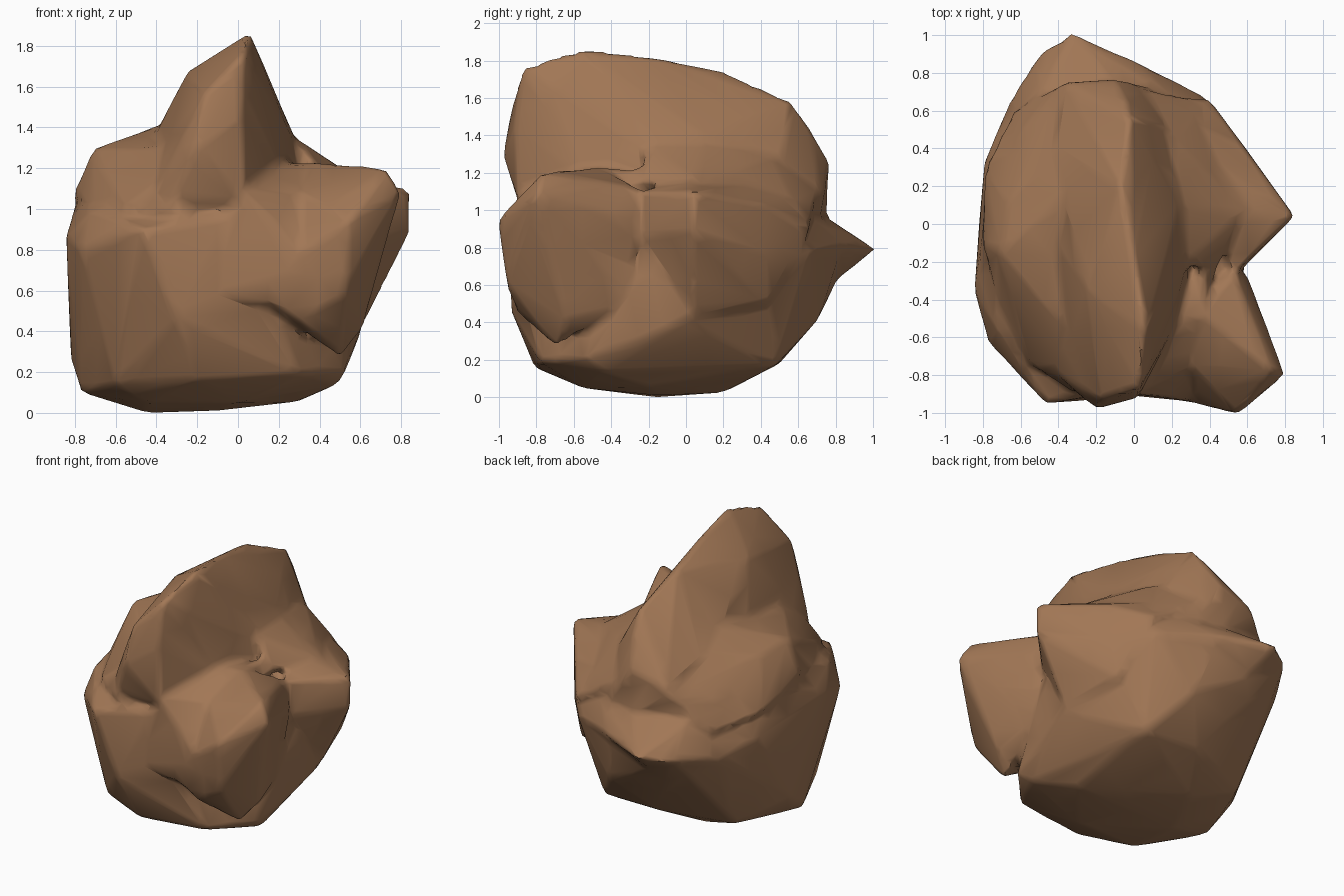
import bpy, bmesh, math

brown = bpy.data.materials.new("rock_brown")
brown.diffuse_color = (0.36, 0.185, 0.092, 1)


def chunk(name, pts):
    """One faceted stone lump: the hull around a few corner points."""
    bm = bmesh.new()
    for p in pts:
        bm.verts.new(p)
    bmesh.ops.convex_hull(bm, input=bm.verts)
    loose = [v for v in bm.verts if not v.link_faces]
    bmesh.ops.delete(bm, geom=loose, context='VERTS')
    bmesh.ops.recalc_face_normals(bm, faces=bm.faces)
    me = bpy.data.meshes.new(name)
    bm.to_mesh(me)
    bm.free()
    me.materials.append(brown)
    ob = bpy.data.objects.new(name, me)
    bpy.context.collection.objects.link(ob)
    return ob


# Main boulder
rock = chunk("rock", [
    (-.45, -.15, 0), (-.1, -.15, .01), (0, -.55, .05), (-.45, -.55, .05),
    (-.77, -.2, .1), (-.3, .2, .025), (.3, -.2, .055), (.49, -.45, .14),
    (.3, .48, .17), (-.1, .5, .18), (-.6, .3, .13), (-.6, -.6, .14),
    (-.2, -.81, .16), (.3, -.78, .19), (.53, -.53, .21),
    (-.82, 0, .26), (-.82, -.1, .5), (-.845, -.36, .87), (-.77, -.63, .8),
    (-.47, -.95, .9), (-.72, -.56, 1.0), (-.3, -.94, .47), (.1, -.86, .5),
    (0, -.88, .98), (-.79, .34, .8), (-.67, .62, .72), (-.51, .87, .76),
    (.1, .71, .42), (0, .83, .8), (.39, .66, .78), (.57, .42, .75),
    (.61, 0, .41), (.59, -.2, .7), (-.79, 0, 1.05), (-.5, .68, 1.0),
    (.3, .6, 1.02), (.5, .1, 1.08), (.42, -.35, 1.08)])

# Tall leaning ridge
ridge = chunk("ridge", [
    (.06, -.56, 1.865), (.03, -.87, 1.77), (0, -.18, 1.825), (-.07, .2, 1.745),
    (-.02, .56, 1.58), (-.04, .65, 1.46), (-.1, .77, 1.25), (-.37, .75, 1.18),
    (-.25, -.35, 1.67), (-.17, -.93, 1.56), (-.2, -.98, 1.3),
    (-.41, -.1, 1.36), (-.4, -.8, 1.1), (-.32, -.88, 1.03), (-.42, .4, 1.3),
    (.02, -.92, 1.45), (.03, -.9, 1.05), (.24, -.35, 1.4),
    (.24, .1, 1.4), (.2, .5, 1.22), (.34, 0, 1.2), (.24, -.5, 1.1),
    (-.4, .6, .8), (.1, .72, .95), (-.3, -.5, .7), (.3, 0, .7)])

# Sloping left shoulder with an overhanging lip
shoulder = chunk("left_shoulder", [
    (-.71, -.15, 1.295), (-.67, .1, 1.27), (-.42, -.1, 1.36), (-.4, .4, 1.31),
    (-.81, -.1, 1.07), (-.79, .3, .95), (-.71, -.42, 1.04), (-.56, -.74, 1.01),
    (-.32, -.9, 1.0), (-.22, -.9, .9), (-.2, -.75, 1.3), (-.64, .6, .9),
    (-.38, .75, 1.13), (-.2, 0, .8), (-.6, -.5, .9), (-.28, .2, 1.45)])

# Front right lobe
lobe = chunk("front_right_lobe", [
    (.35, -.47, 1.235), (.735, -.775, 1.2), (.8, -.8, 1.08), (.55, -1.01, .95),
    (.53, -.25, 1.12), (.6, -.27, .95), (.3, -.75, 1.08),
    (.69, -.7, .73), (.53, -.96, .6), (.61, -.63, .41), (.3, -.9, .45),
    (.5, -.7, .27), (.05, -.88, .6), (.55, -.3, .5), (.1, -.4, .9)])

# Dished apron between ridge and lobe
apron = chunk("front_apron", [
    (.02, -.9, 1.1), (.2, -.55, 1.22), (.36, -.46, 1.23), (.3, -.75, 1.08),
    (.25, -.92, .75), (-.1, -.9, .6), (.4, -.95, .7), (.42, -.1, 1.2),
    (0, -.5, .7), (.25, -.9, .5)])

# Right spur
spur = chunk("right_spur", [
    (.85, .04, 1.095), (.845, .04, .89), (.575, .42, 1.03), (.57, .43, .75),
    (.53, -.26, 1.1), (.55, -.26, .85), (.45, 0, 1.17), (.69, .06, .71),
    (.615, .04, .43), (.5, .45, .5), (.39, .67, .9), (.3, .4, 1.15),
    (.15, .6, 1.12), (.1, .1, .6)])

# Slope from the ridge down to the spur
right_slope = chunk("right_slope", [
    (.28, -.2, 1.35), (.27, .1, 1.35), (.21, .45, 1.29), (.42, -.1, 1.22),
    (.6, .08, 1.14), (.33, .58, 1.05), (.39, .66, .88), (.05, .72, 1.1),
    (.1, .2, .9), (.42, -.3, 1.15)])

# Slope from the ridge down to the back
back_slope = chunk("back_slope", [
    (-.37, .75, 1.15), (-.1, .76, 1.2), (.2, .5, 1.22), (-.1, .75, .95),
    (.3, .63, .98), (-.55, .64, .98), (-.66, .4, 1.08), (-.3, .3, 1.38),
    (-.2, .2, .8)])

# Back point, spread into the boulder
point = chunk("back_point", [
    (-.33, 1.015, .79), (-.51, .9, .76), (0, .87, .81), (.39, .67, .78),
    (-.67, .63, .74), (-.1, .74, .97), (.25, .62, 1.0), (-.5, .66, 1.0),
    (-.25, .8, .62), (-.2, .4, .6)])

# Fuse the lumps into a single stone, then weather the joints
parts = (ridge, shoulder, lobe, apron, spur, right_slope, back_slope, point)
for part in parts:
    m = rock.modifiers.new("fuse", 'BOOLEAN')
    m.operation = 'UNION'
    m.solver = 'EXACT'
    m.object = part
m = rock.modifiers.new("skin", 'REMESH')
m.mode = 'VOXEL'
m.voxel_size = .022
m = rock.modifiers.new("weather", 'SMOOTH')
m.factor = .5
m.iterations = 7
m = rock.modifiers.new("facet", 'DECIMATE')
m.ratio = .04
bpy.context.view_layer.update()
dg = bpy.context.evaluated_depsgraph_get()
fused = bpy.data.meshes.new_from_object(rock.evaluated_get(dg))
rock.modifiers.clear()
rock.data = fused
for part in parts:
    bpy.data.objects.remove(part, do_unlink=True)
fused.materials.clear()
fused.materials.append(brown)
for p in fused.polygons:
    p.material_index = 0

# Smooth shading with crisp creases
bpy.context.view_layer.objects.active = rock
rock.select_set(True)
bpy.ops.object.shade_smooth_by_angle(angle=math.radians(50))
